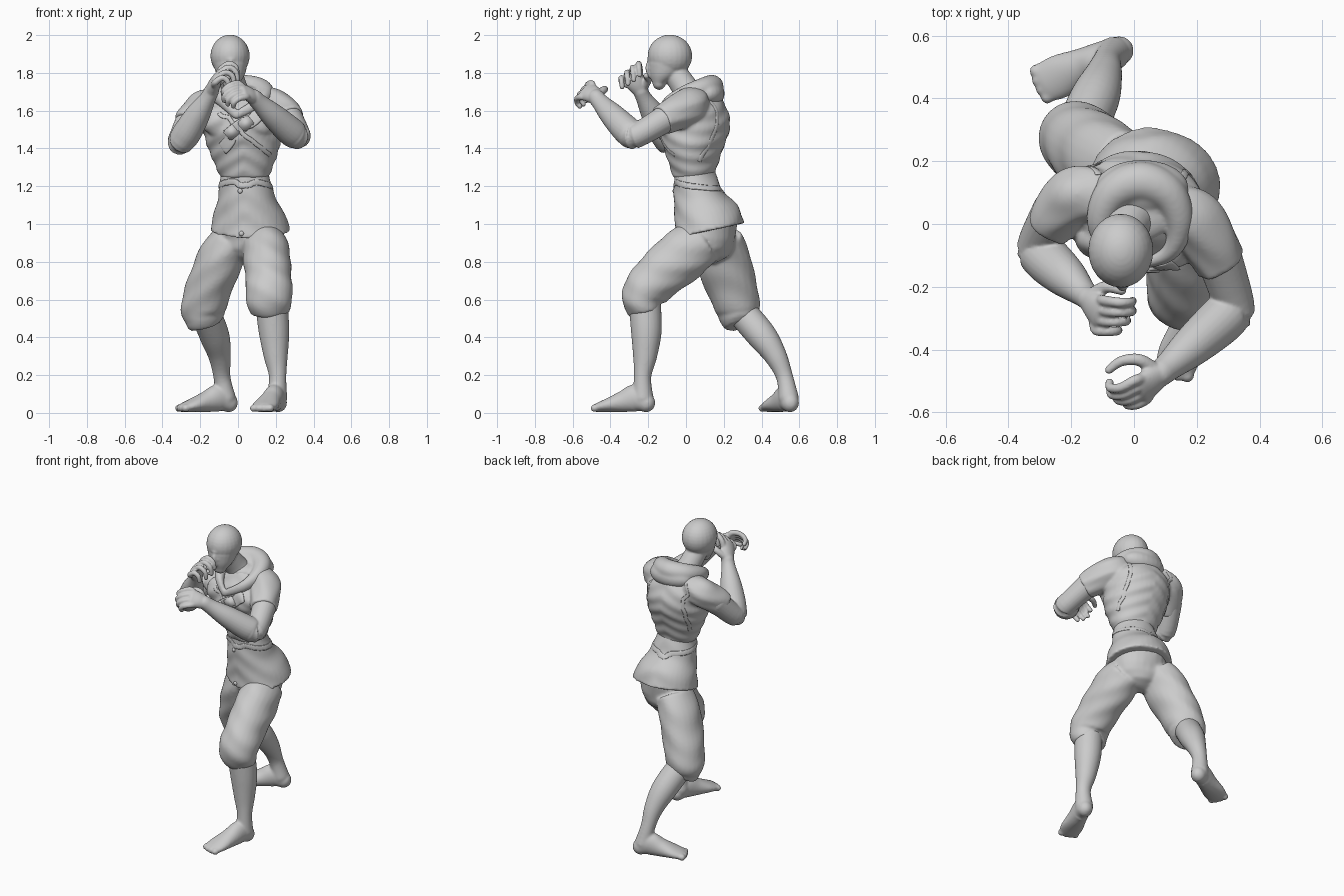
import bpy, bmesh, math
from mathutils import Vector, Matrix
from mathutils.bvhtree import BVHTree

if "Cube" in bpy.data.objects:
    bpy.data.objects.remove(bpy.data.objects["Cube"])

Z = Vector((0, 0, 1))
YAW = (1, -.22, 0)


def spline(pts, sub):
    """Catmull-Rom through stations of any dimension."""
    if len(pts) < 3 or sub == 1:
        return pts
    out = []
    for i in range(len(pts) - 1):
        p = [pts[max(0, min(len(pts) - 1, i + k))] for k in (-1, 0, 1, 2)]
        for s in range(sub):
            t = s / sub
            out.append([b + t * ((c - a) + t * ((2 * a - 5 * b + 4 * c - d)
                        + t * (3 * b - a - 3 * c + d))) / 2 for a, b, c, d in zip(*p)])
    return out + [pts[-1]]


def loft(bm, stations, ref=(1, 0, 0), plane=None, cap=True, seg=24, sub=6):
    """Closed tube of ellipses; stations are (x, y, z, a, b) or (x, y, z, r)."""
    st = spline([list(s) if len(s) == 5 else list(s) + [s[3]] for s in stations], sub)
    rings, n = [], len(st)
    ball = [(math.sin(k * math.pi / 8), max(.2, math.cos(k * math.pi / 8))) for k in range(5)]
    for i, s in enumerate(st):
        t = Vector(st[min(i + 1, n - 1)][:3]) - Vector(st[max(i - 1, 0)][:3])
        t = Vector(plane if plane else t).normalized()
        r = Vector(ref[i]) if isinstance(ref, list) else Vector(ref)
        side = (r - t * r.dot(t)).normalized()
        c, m = Vector(s[:3]), min(s[3], s[4])
        ends = ball[:1]
        if cap and i == 0:
            ends = [(-o, k) for o, k in reversed(ball)]
        elif cap and i == n - 1:
            ends = ball
        for off, k in ends:
            rings.append((c + t * off * m, side * s[3] * k, t.cross(side) * s[4] * k))
    turn = [2 * math.pi * j / seg for j in range(seg)]
    vs = [[bm.verts.new(c + u * math.cos(a) + v * math.sin(a)) for a in turn] for c, u, v in rings]
    for a, b in zip(vs, vs[1:]):
        for j in range(seg):
            bm.faces.new((a[j], a[(j + 1) % seg], b[(j + 1) % seg], b[j]))
    bm.faces.new(vs[0][::-1])
    bm.faces.new(vs[-1])


def ripple(bm, amp, freq, slant):
    """Soft slanted cloth folds."""
    bmesh.ops.recalc_face_normals(bm, faces=bm.faces)
    bm.normal_update()
    for v in bm.verts:
        v.co += v.normal * amp * math.sin(freq * v.co.z + slant * abs(v.co.x - .03) + 9 * v.co.y)


def finish(name, bm, voxel=0, smooth=4):
    bmesh.ops.recalc_face_normals(bm, faces=bm.faces)
    me = bpy.data.meshes.new(name)
    bm.to_mesh(me)
    bm.free()
    me.polygons.foreach_set("use_smooth", [True] * len(me.polygons))
    ob = bpy.data.objects.new(name, me)
    bpy.context.collection.objects.link(ob)
    if voxel:
        m = ob.modifiers.new("blend", 'REMESH')
        m.mode, m.voxel_size, m.use_smooth_shade = 'VOXEL', voxel, True
        m = ob.modifiers.new("soften", 'SMOOTH')
        m.factor, m.iterations = 0.5, smooth
    return ob


def blob(bm, loc, size):
    bmesh.ops.create_uvsphere(bm, u_segments=24, v_segments=16, radius=1,
                              matrix=Matrix.Translation(loc) @ Matrix.Diagonal((*size, 1)))


# Head, neck, brow, cheek edge of the mask and nose
bm = bmesh.new()
blob(bm, (-.042, -.085, 1.89), (.104, .118, .112))
loft(bm, [(-.036, -.142, 1.745, .045, .035), (-.038, -.115, 1.79, .074, .078), (-.041, -.1, 1.85, .092, .1)],
     plane=Z)
loft(bm, [(.01, .04, 1.64, .08), (-.02, -.005, 1.72, .07), (-.04, -.06, 1.8, .065)])
for z in (1.872, 1.823):
    loft(bm, [(-.105, -.14, z, .011), (-.039, -.195, z, .012), (.027, -.14, z, .011)], ref=Z, seg=12)
loft(bm, [(-.037, -.19, 1.87, .01), (-.037, -.2, 1.83, .016), (-.037, -.185, 1.79, .02)], seg=12)
finish("head", bm, .006, 6)

# Vest: chest plus both short sleeves
bm = bmesh.new()
loft(bm, [(.035, .04, 1.245, .128, .105), (.03, .04, 1.4, .19, .155), (.02, .045, 1.5, .205, .185),
          (.02, .05, 1.6, .2, .17), (.01, .06, 1.72, .11, .09)], ref=YAW, plane=Z, cap=False, seg=40, sub=12)
loft(bm, [(-.1, .09, 1.635, .085), (-.19, .09, 1.615, .09), (-.268, -.005, 1.525, .08)], ref=Z, cap=False, sub=10)
loft(bm, [(.12, .04, 1.64, .088), (.195, .01, 1.62, .097), (.28, -.13, 1.55, .081)], ref=Z, cap=False, sub=10)
for x in (-.09, .1):
    blob(bm, (x, -.06 - x * .15, 1.54), (.1, .07, .085))
ripple(bm, .0035, 75, 40)
vest = finish("vest", bm, .008, 7)

# Tunic skirt, fitted at the waist and flared at the hem
bm = bmesh.new()
loft(bm, [(.065, .125, .965, .214, .187), (.06, .107, 1.06, .187, .17), (.045, .065, 1.15, .15, .132),
          (.035, .04, 1.28, .128, .105)], ref=YAW, plane=(0, -.22, 1), cap=False, seg=36, sub=12)
ripple(bm, .0025, 55, 35)
tunic = finish("tunic", bm, .009, 3)

# Knee-length trousers, gathered at the cuffs
bm = bmesh.new()
loft(bm, [(.06, .13, .92, .17, .13), (.06, .12, 1, .175, .15)], ref=YAW, plane=Z)
loft(bm, [(.135, .09, .91, .115, .125), (.15, -.015, .835, .126, .143), (.163, -.17, .7, .122, .127),
          (.165, -.23, .61, .125, .112), (.17, -.213, .525, .1, .08)], cap=False, sub=10)
loft(bm, [(-.03, .165, .92, .11, .13), (-.1, .2, .8, .122, .145), (-.18, .268, .58, .12, .124),
          (-.178, .28, .5, .107, .1), (-.17, .29, .465, .085, .085)], cap=False, sub=10)
ripple(bm, .003, 50, 30)
finish("trousers", bm, .009, 10)


# Lower legs and bare feet
def leg(name, shin, heel, toe):
    bm = bmesh.new()
    loft(bm, shin)
    h, t = Vector((*heel, 0)), Vector((*toe, 0))
    side = (t - h).cross(Z).normalized()
    foot = [(0, .052, .047, .05), (.22, .078, .053, .074), (.5, .06, .059, .057), (.8, .042, .07, .038),
            (1, .03, .066, .027)]
    loft(bm, [(*h.lerp(t, f).xy, z, a, b) for f, z, a, b in foot], ref=side)
    for k in range(4):
        p = t + side * (k - 1.5) * .03 + (t - h) * (.09 - .02 * abs(k - 1.5))
        blob(bm, (p.x, p.y, .025), (.022, .022, .021))
    finish(name, bm, .007, 8)


leg("front_leg", [(.175, -.22, .6, .085), (.19, -.21, .44, .082), (.2, -.217, .3, .064),
                  (.21, -.23, .19, .046), (.205, -.228, .08, .056)], (.213, -.21), (.132, -.455))
leg("back_leg", [(-.18, .28, .55, .08), (-.125, .4, .41, .079), (-.097, .475, .3, .06),
                 (-.085, .522, .19, .045), (-.066, .543, .08, .054)], (-.048, .552), (-.28, .452))


# Arms with curled hands: fingers sweep from the index to the little knuckle
def arm(name, path, index, little, curl, thumb):
    bm = bmesh.new()
    loft(bm, path, ref=(.2, 1, -.3))
    index, little = Vector(index), Vector(little)
    across, wrist = little - index, Vector(path[-1][:3])
    knuckles = (index + little) / 2
    loft(bm, [(*wrist.lerp(knuckles, f), a, b) for f, a, b in
              ((0, .042, .036), (.5, .052, .033), (.9, .055, .024))], ref=across)
    for k in range(4):
        base, reach = index + across * k / 3, (1, 1.12, 1.03, .82)[k]
        pts = [wrist.lerp(base, .7), base] + [base + Vector(c) * reach for c in curl]
        loft(bm, [(*p, .0185 - .0012 * j) for j, p in enumerate(pts)], ref=across, seg=12)
    loft(bm, [(*p, .023 - .003 * j) for j, p in enumerate(thumb)], ref=Z, seg=12)
    finish(name, bm, .0055, 4)


arm("right_arm", [(-.25, .04, 1.56, .075), (-.308, -.075, 1.435, .066), (-.275, -.115, 1.475, .076),
                  (-.215, -.17, 1.575, .066), (-.16, -.222, 1.665, .043), (-.14, -.24, 1.705, .04)],
    (-.09, -.245, 1.82), (-.12, -.338, 1.75), [(.042, -.005, .028), (.078, -.004, .01), (.086, 0, -.03)],
    [(-.125, -.22, 1.73), (-.085, -.2, 1.765), (-.04, -.21, 1.785)])
arm("left_arm", [(.262, -.08, 1.575, .075), (.318, -.26, 1.47, .066), (.285, -.3, 1.485, .077),
                 (.19, -.385, 1.57, .066), (.115, -.45, 1.64, .047), (.085, -.475, 1.67, .043)],
    (.0, -.5, 1.745), (.04, -.558, 1.672), [(-.042, -.022, -.01), (-.075, -.022, -.036), (-.078, -.005, -.06)],
    [(.06, -.46, 1.69), (.015, -.433, 1.712), (-.04, -.437, 1.71), (-.08, -.465, 1.7)])

# Lowered hood: thick roll round the neck, narrowing to flat lapels on the chest
bm = bmesh.new()
roll = []
for k in range(9):
    a = math.pi * (1.5 - k / 4)                      # front, round the back, to front
    back = (1 + math.sin(a)) / 2
    roll.append((.02 + .125 * math.cos(a) - .03 * (k in (0, 8)), math.sin(a) * .135, 1.575 + .155 * back ** .45,
                 .022 + .038 * back ** .6, .014 + .05 * back ** .7))
loft(bm, roll, ref=Z)
blob(bm, (.025, .115, 1.69), (.15, .09, .075))
blob(bm, (.01, .04, 1.69), (.12, .1, .045))
finish("hood", bm, .008, 8)

# Seams and strap laid onto the cloth surfaces
bpy.context.view_layer.update()
deps = bpy.context.evaluated_depsgraph_get()
trees = {o: BVHTree.FromObject(o, deps) for o in (vest, tunic)}


def strap(name, target, pts, w=.012, h=.003):
    hits = [trees[target].find_nearest(Vector(p))[:2] for p in spline([list(p) for p in pts], 8)]
    n = len(hits)
    refs = [(hits[min(i + 1, n - 1)][0] - hits[max(i - 1, 0)][0]).cross(hits[i][1]) for i in range(n)]
    bm = bmesh.new()
    loft(bm, [(*c, w, h) for c, _ in hits], ref=refs, seg=10, sub=1)
    finish(name, bm)


strap("chest_strap", vest, [(.14, -.16, 1.61), (0, -.2, 1.5), (-.13, -.15, 1.38)], .035, .005)
strap("vest_overlap", vest, [(-.11, -.15, 1.62), (0, -.2, 1.5), (.2, -.1, 1.34)])
for side, s in (("left", 1), ("right", -1)):
    strap(side + "_back_seam", vest, [(.01 + s * d, y - s * .04, z) for d, y, z in
                                      ((.12, .13, 1.7), (.16, .21, 1.56), (.15, .1, 1.35))])
ring = [math.pi * k / 8 for k in range(17)]
strap("waist_seam", tunic, [(.035 + .2 * math.cos(a), .05 + .2 * math.sin(a), 1.215) for a in ring], .016)

# Chest pouches and tunic buttons
for i in range(2):
    c, nrm = trees[vest].find_nearest(Vector((-.045 + .09 * i, -.2, 1.465 + .07 * i)))[:2]
    nrm = (nrm + Vector((0, -2, 0))).normalized()
    bm = bmesh.new()
    bmesh.ops.create_cube(bm, size=1, matrix=Matrix.Translation(c) @ nrm.to_track_quat('Z', 'Y').to_matrix().to_4x4()
                          @ Matrix.Rotation(math.radians(40), 4, 'Z') @ Matrix.Diagonal((.07, .065, .028, 1)))
    bmesh.ops.bevel(bm, geom=bm.edges[:], offset=.006, segments=2, affect='EDGES')
    finish(f"pouch_{i}", bm)
bm = bmesh.new()
for z in (1.175, .95):
    blob(bm, trees[tunic].find_nearest(Vector((-.012, -.15, z)))[0], (.013, .009, .013))
finish("buttons", bm)
